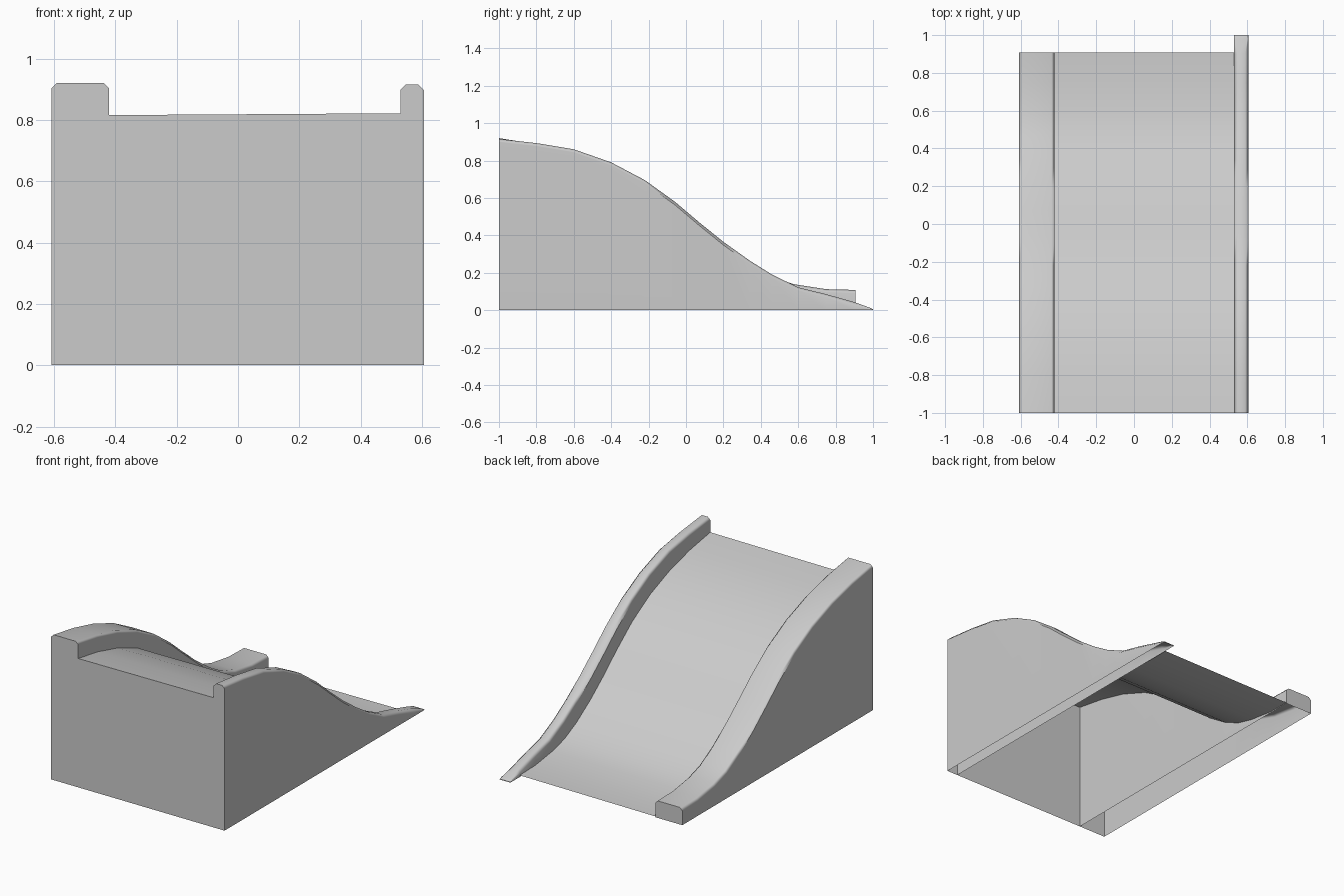
import bpy
import bmesh
import math

if "Cube" in bpy.data.objects:
    bpy.data.objects.remove(bpy.data.objects["Cube"], do_unlink=True)

grey = bpy.data.materials.new("plain grey")
grey.use_nodes = True
colour = (0.6, 0.6, 0.6, 1)
grey.diffuse_color = colour
grey.node_tree.nodes["Principled BSDF"].inputs["Base Color"].default_value = colour

# Side profiles of the two rail tops (y, z)
NARROW = [(-1, .915), (-.8, .893), (-.6, .86), (-.4, .79), (-.22, .695),
          (-.06, .58), (.07, .47), (.2, .365), (.34, .265), (.46, .19),
          (.6, .122), (.75, .085), (.9, .043), (.98, .014), (1, .004)]
WIDE = [(-1, .92), (-.8, .887), (-.6, .838), (-.4, .765), (-.22, .67),
        (-.06, .555), (.07, .446), (.2, .341), (.34, .243), (.46, .176),
        (.58, .138), (.75, .112), (.907, .108)]
LEFT, INNER_A, INNER_B, RIGHT = -.609, -.42, .53, .606
DEPTH, TILT = .103, .006


def loft(name, rings, cap_ends=False):
    """Skin open cross-sections into a sheet, optionally closing both ends."""
    bm = bmesh.new()
    rows = [[bm.verts.new(p) for p in ring] for ring in rings]
    for a, b in zip(rows, rows[1:]):
        for i in range(len(a) - 1):
            bm.faces.new((a[i], a[i + 1], b[i + 1], b[i]))
    if cap_ends:
        bm.faces.new(rows[0][::-1])
        bm.faces.new(rows[-1])
    mesh = bpy.data.meshes.new(name)
    bm.to_mesh(mesh)
    bm.free()
    mesh.materials.append(grey)
    obj = bpy.data.objects.new(name, mesh)
    bpy.context.collection.objects.link(obj)
    bpy.ops.object.select_all(action="DESELECT")
    obj.select_set(True)
    bpy.context.view_layer.objects.active = obj
    bpy.ops.object.shade_smooth_by_angle(angle=math.radians(50))
    weighted = obj.modifiers.new("even shading", "WEIGHTED_NORMAL")
    weighted.keep_sharp = True


def rail(name, x0, x1, path):
    """Open-bottomed side wall with softened top edges."""
    rings = []
    for y, z in path:
        c = min(.017, z * .4)
        rings.append([(x0, y, 0), (x0, y, z - c), (x0 + c, y, z),
                      (x1 - c, y, z), (x1, y, z - c), (x1, y, 0)])
    loft(name, rings, cap_ends=True)


def sunk(path, depth):
    """Lower a profile by a depth measured square to its slope."""
    result = []
    for i, (y, z) in enumerate(path):
        (ya, za), (yb, zb) = path[max(i - 1, 0)], path[min(i + 1, len(path) - 1)]
        result.append((y, z - depth * math.hypot(1, (zb - za) / (yb - ya))))
    return result


rail("wide_rail", LEFT, INNER_A, WIDE)
rail("narrow_rail", INNER_B, RIGHT, NARROW)

# Sliding surface, set below the rail tops
floor = sunk(WIDE, DEPTH)
loft("slide_surface", [[(INNER_A, y, z), (INNER_B, y, z + TILT)]
                       for y, z in reversed(floor)])

# Upright wall closing the high end between the rails
top = floor[0][1]
loft("front_wall", [[(INNER_A, -1, 0), (INNER_B, -1, 0)],
                    [(INNER_A, -1, top), (INNER_B, -1, top + TILT)]])
